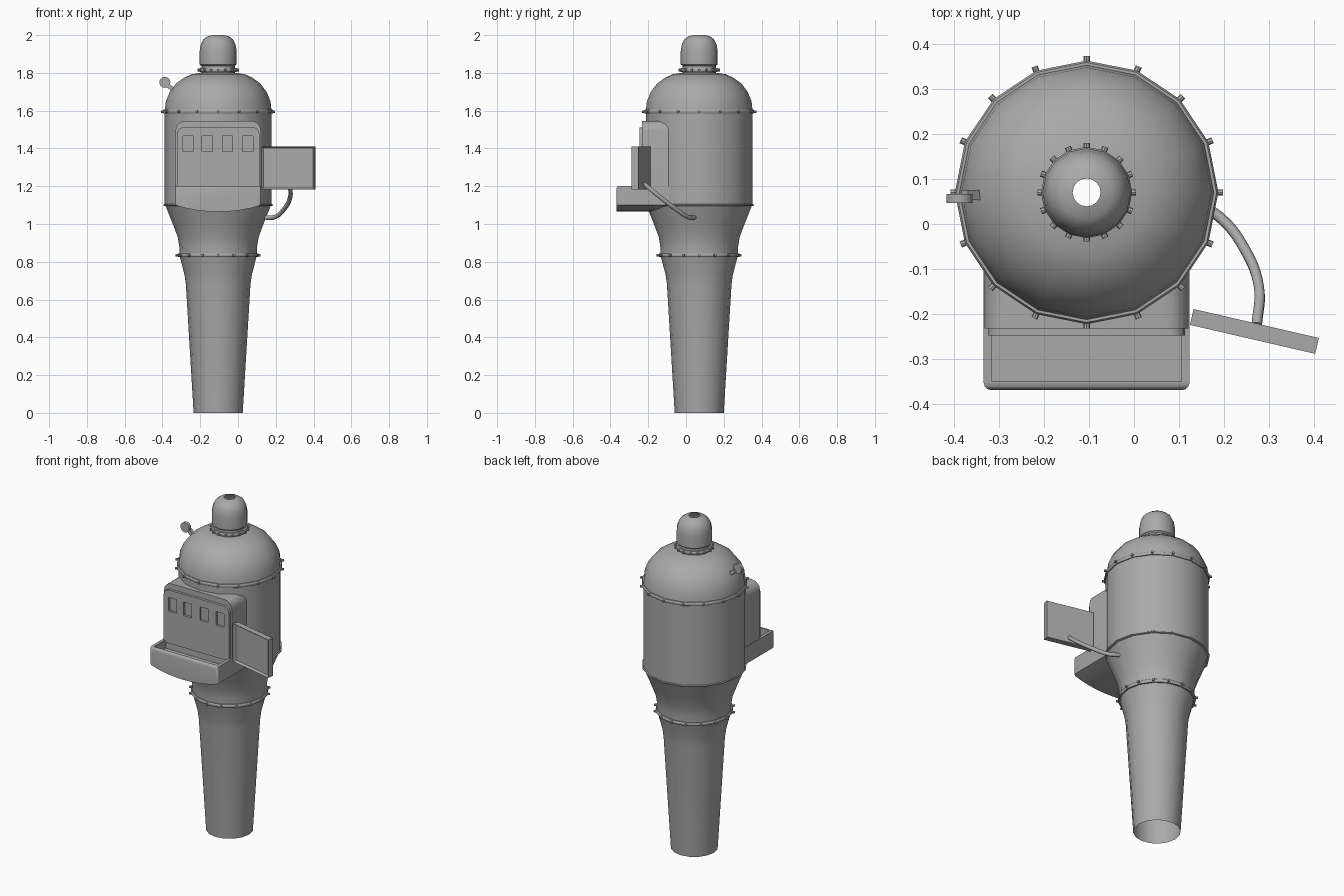
import bpy, bmesh, math
from mathutils import Matrix, Vector

cube = bpy.data.objects.get("Cube")
if cube:
    bpy.data.objects.remove(cube, do_unlink=True)

grey = bpy.data.materials.new("plain grey")
grey.use_nodes = True
grey.diffuse_color = (0.4, 0.4, 0.4, 1)
grey.node_tree.nodes["Principled BSDF"].inputs["Base Color"].default_value = (0.4, 0.4, 0.4, 1)

AX, AY, SIDES = -0.105, 0.07, 16


def finish(name, bm, recalc=True):
    if recalc:
        bmesh.ops.recalc_face_normals(bm, faces=bm.faces)
    mesh = bpy.data.meshes.new(name)
    bm.to_mesh(mesh)
    bm.free()
    ob = bpy.data.objects.new(name, mesh)
    bpy.context.collection.objects.link(ob)
    mesh.materials.append(grey)
    return ob


def smooth(ob, angle=35):
    bpy.ops.object.select_all(action='DESELECT')
    ob.select_set(True)
    bpy.context.view_layer.objects.active = ob
    bpy.ops.object.shade_smooth_by_angle(angle=math.radians(angle))


def lathe(name, profile, closed=False, caps=False):
    """Revolve (radius, height) points around the body axis."""
    bm = bmesh.new()
    rings = []
    for r, z in profile:
        rings.append([bm.verts.new((AX + r * math.cos(t), AY + r * math.sin(t), z))
                      for t in (2 * math.pi * k / SIDES for k in range(SIDES))])
    pairs = list(zip(rings, rings[1:]))
    if closed:
        pairs.append((rings[-1], rings[0]))
    for a, b in pairs:
        for k in range(SIDES):
            n = (k + 1) % SIDES
            bm.faces.new((a[k], a[n], b[n], b[k]))
    if caps:
        bm.faces.new(rings[0][::-1])
        bm.faces.new(rings[-1])
    return finish(name, bm, closed or caps)


def slab(name, outline, y0, y1):
    """Extrude an (x, z) outline from y0 to y1."""
    bm = bmesh.new()
    face = bm.faces.new([bm.verts.new((x, y0, z)) for x, z in outline])
    ext = bmesh.ops.extrude_face_region(bm, geom=[face])
    moved = [v for v in ext["geom"] if isinstance(v, bmesh.types.BMVert)]
    bmesh.ops.translate(bm, verts=moved, vec=(0, y1 - y0, 0))
    return finish(name, bm)


def box(name, x0, x1, y0, y1, z0, z1):
    return slab(name, [(x0, z0), (x1, z0), (x1, z1), (x0, z1)], y0, y1)


def apply_mod(ob, kind, **settings):
    mod = ob.modifiers.new(kind, kind)
    for key, value in settings.items():
        setattr(mod, key, value)
    bpy.context.view_layer.objects.active = ob
    bpy.ops.object.modifier_apply(modifier=mod.name)


def cut(ob, cutter):
    apply_mod(ob, 'BOOLEAN', operation='DIFFERENCE', solver='EXACT', object=cutter)
    bpy.data.objects.remove(cutter, do_unlink=True)


def round_top(half, z0, z1, r):
    """Outline with a flat bottom and two rounded upper corners."""
    pts = [(AX - half, z0), (AX + half, z0)]
    for cx, start in ((AX + half - r, 0), (AX - half + r, 90)):
        for k in range(5):
            t = math.radians(start + 22.5 * k)
            pts.append((cx + r * math.cos(t), z1 - r + r * math.sin(t)))
    return pts


def core():
    return lathe("core_cutter", [(0.1, 0.75), (0.2, 0.85), (0.208, 0.92), (0.28, 1.1), (0.28, 1.7)], caps=True)


# Hollow body shell, open at the foot and at the crown
smooth(lathe("lower_tube", [(0.13, 0), (0.171, 0.68), (0.178, 0.73), (0.205, 0.835)]))
smooth(lathe("flared_collar", [(0.205, 0.835), (0.206, 0.88), (0.214, 0.93), (0.24, 1.0), (0.28, 1.1)]))
smooth(lathe("main_drum", [(0.283, 1.1), (0.283, 1.595)]))
smooth(lathe("dome", [(0.283, 1.595), (0.277, 1.65), (0.256, 1.7), (0.222, 1.745),
                      (0.18, 1.775), (0.14, 1.793), (0.09, 1.8), (0.088, 1.84)]))
smooth(lathe("cap", [(0.088, 1.837), (0.098, 1.845), (0.098, 1.915), (0.092, 1.95),
                     (0.078, 1.978), (0.058, 1.993), (0.031, 2.0)]))

# Joint rings
for name, r, z, t in (("lower_ring", 0.215, 0.835, 0.01), ("middle_ring", 0.289, 1.1, 0.005),
                      ("upper_ring", 0.292, 1.595, 0.01), ("neck_ring", 0.101, 1.815, 0.01)):
    smooth(lathe(name, [(r - 0.02, z - t), (r - 0.004, z - t), (r, z - t / 2),
                        (r, z + t / 2), (r - 0.004, z + t), (r - 0.02, z + t)], closed=True), 50)

# Rivets on the rings
for name, r, z in (("lower_rivets", 0.216, 0.835), ("upper_rivets", 0.293, 1.595), ("neck_rivets", 0.1, 1.815)):
    bm = bmesh.new()
    for k in range(SIDES):
        turn = Matrix.Rotation(2 * math.pi * k / SIDES, 4, 'Z')
        place = Matrix.Translation((AX, AY, z)) @ turn @ Matrix.Translation((r, 0, 0))
        bmesh.ops.create_cone(bm, cap_ends=True, segments=8, radius1=0.007, radius2=0.007,
                              depth=0.018, matrix=place @ Matrix.Rotation(math.pi / 2, 4, 'Y'))
    smooth(finish(name, bm))

# Console housing, wrapped onto the drum
housing = slab("console_housing", round_top(0.226, 1.1, 1.545, 0.05), -0.232, -0.08)
cut(housing, core())
smooth(housing)

# Console panel with four recessed windows
panel = slab("console_panel", round_top(0.218, 1.19, 1.512, 0.035), -0.247, -0.225)
for x in (-0.265, -0.163, -0.055, 0.052):
    cut(panel, box("window_cutter", x - 0.027, x + 0.027, -0.3, -0.233, 1.384, 1.466))
smooth(panel)

# Tray with a bowed underside and a sunken top
bow = [(AX + 0.228 * s, 1.065 + 0.035 * abs(s) ** 2.2) for s in (-1, -0.75, -0.5, -0.25, 0, 0.25, 0.5, 0.75, 1)]
tray = slab("tray", bow + [(AX + 0.228, 1.202), (AX - 0.228, 1.202)], -0.368, -0.08)
bm = bmesh.new()
bm.from_mesh(tray.data)
corners = [e for e in bm.edges if all(v.co.y < -0.36 and abs(v.co.x - AX) > 0.22 for v in e.verts)]
bmesh.ops.bevel(bm, geom=corners, offset=0.016, segments=3, affect='EDGES', profile=0.5)
bm.to_mesh(tray.data)
bm.free()
cut(tray, core())
cut(tray, box("tray_cutter", AX - 0.21, AX + 0.21, -0.349, -0.238, 1.15, 1.3))
smooth(tray)

# Open door with a sunken front
door = box("door", 0, 0.285, -0.018, 0.018, 1.182, 1.41)
bm = bmesh.new()
bm.from_mesh(door.data)
front = [f for f in bm.faces if f.normal.y < -0.9]
bmesh.ops.inset_region(bm, faces=front, thickness=0.012)
bmesh.ops.translate(bm, verts=front[0].verts, vec=(0, 0.012, 0))
bm.to_mesh(door.data)
bm.free()
door.data.transform(Matrix.Translation((0.128, -0.206, 0)) @ Matrix.Rotation(math.radians(-13), 4, 'Z'))


def tube(name, points, radius):
    curve = bpy.data.curves.new(name, 'CURVE')
    curve.dimensions = '3D'
    curve.bevel_depth = radius
    curve.bevel_resolution = 2
    curve.resolution_u = 6
    curve.use_fill_caps = True
    spline = curve.splines.new('BEZIER')
    spline.bezier_points.add(len(points) - 1)
    for bp, co in zip(spline.bezier_points, points):
        bp.co = co
        bp.handle_left_type = bp.handle_right_type = 'AUTO'
    curve.materials.append(grey)
    ob = bpy.data.objects.new(name, curve)
    bpy.context.collection.objects.link(ob)
    return ob


# Hose from the collar to the back of the door
tube("hose", [(0.14, 0.045, 1.035), (0.19, 0.015, 1.035), (0.245, -0.055, 1.08),
              (0.277, -0.14, 1.145), (0.272, -0.225, 1.215)], 0.012)

# Side lever: short arm and round knob
bm = bmesh.new()
start, end = Vector((-0.32, 0.064, 1.69)), Vector((-0.375, 0.064, 1.738))
aim = (end - start).to_track_quat('Z', 'Y').to_matrix().to_4x4()
bmesh.ops.create_cube(bm, matrix=Matrix.Translation((start + end) / 2) @ aim
                      @ Matrix.Diagonal((0.022, 0.022, (end - start).length, 1)))
finish("lever_arm", bm)
bm = bmesh.new()
bmesh.ops.create_cone(bm, cap_ends=True, segments=16, radius1=0.029, radius2=0.029, depth=0.02,
                      matrix=Matrix.Translation((-0.387, 0.056, 1.75)) @ Matrix.Rotation(math.pi / 2, 4, 'X'))
smooth(finish("lever_knob", bm))
